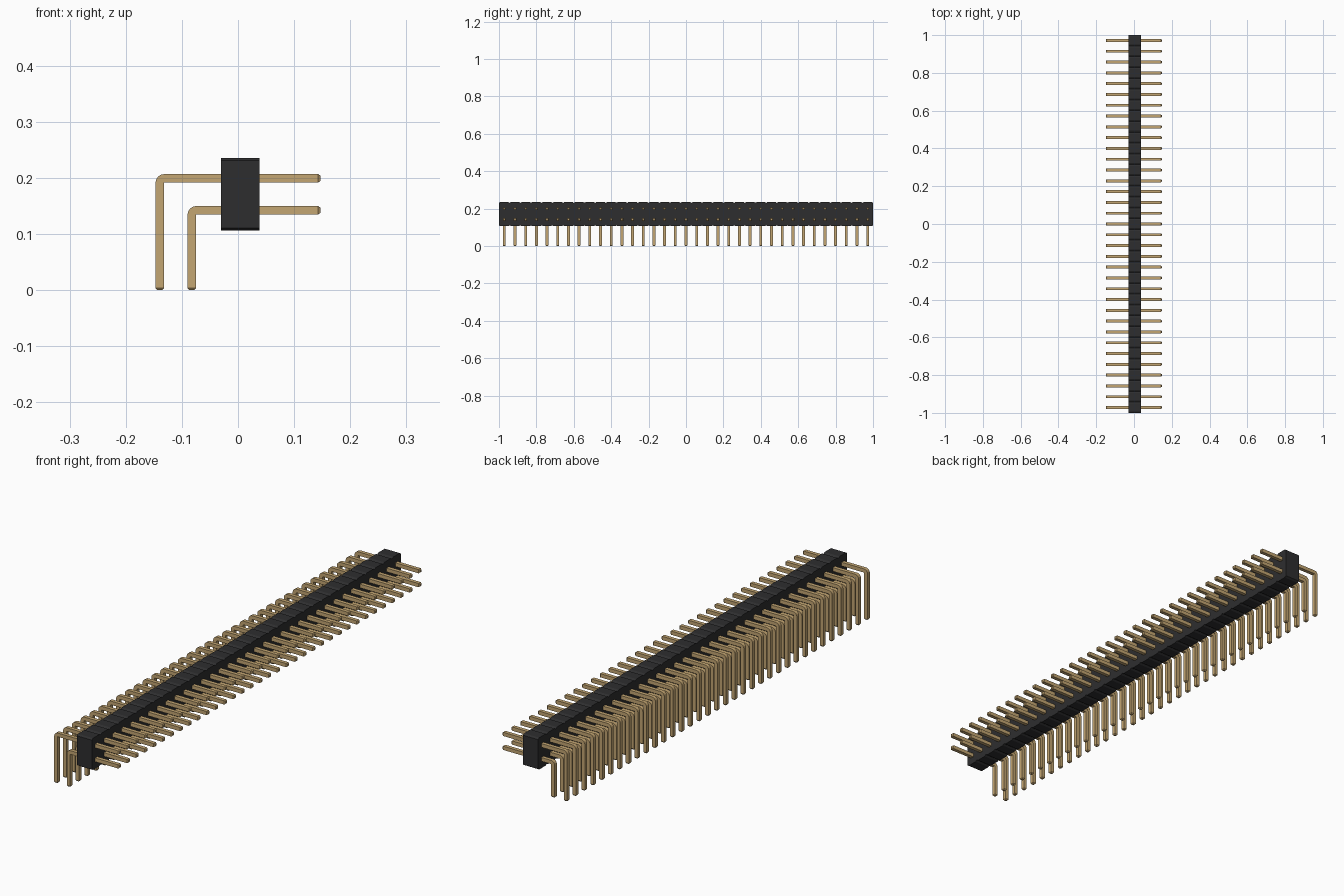
import bpy, bmesh, math
from mathutils import Vector

if "Cube" in bpy.data.objects:
    bpy.data.objects.remove(bpy.data.objects["Cube"])

COUNT = 35
PITCH = 2 / COUNT
PIN = 0.0152      # pin thickness
TIP = 0.004       # length of the tapered pin ends


def material(name, colour):
    mat = bpy.data.materials.new(name)
    mat.use_nodes = True
    mat.diffuse_color = (*colour, 1)
    bsdf = mat.node_tree.nodes["Principled BSDF"]
    bsdf.inputs["Base Color"].default_value = (*colour, 1)
    bsdf.inputs["Roughness"].default_value = 0.5
    return mat


def loft(name, rings, mat):
    """Join rings of points into a closed solid, repeated along the strip."""
    bm = bmesh.new()
    loops = [[bm.verts.new(p) for p in ring] for ring in rings]
    n = len(loops[0])
    for a, b in zip(loops, loops[1:]):
        for i in range(n):
            j = (i + 1) % n
            bm.faces.new((a[i], a[j], b[j], b[i]))
    bm.faces.new(loops[0])
    bm.faces.new(loops[-1])
    bmesh.ops.recalc_face_normals(bm, faces=bm.faces)
    mesh = bpy.data.meshes.new(name)
    bm.to_mesh(mesh)
    bm.free()
    mesh.materials.append(mat)
    obj = bpy.data.objects.new(name, mesh)
    bpy.context.collection.objects.link(obj)
    obj.location.y = -1 + PITCH / 2
    array = obj.modifiers.new("repeat", 'ARRAY')
    array.count = COUNT
    array.use_relative_offset = False
    array.use_constant_offset = True
    array.constant_offset_displace = (0, PITCH, 0)
    return obj


def bent_pin(name, x, z, mat):
    """Square pin: tip on the left, bend, then a leg down to the ground."""
    half = PIN / 2

    def ring(centre, across, scale=1):
        c, s = Vector(centre), Vector(across) * half * scale
        w = Vector((0, half * scale, 0))
        return [c - s - w, c + s - w, c + s + w, c - s + w]

    up, out = (0, 0, 1), (-1, 0, 0)
    end = 0.147
    rings = [ring((end, 0, z), up, 0.6), ring((end - TIP, 0, z), up)]
    # Bend around a pivot just inside the inner corner
    r = half + 0.001
    pivot = Vector((x + r, 0, z - r))
    for k in range(5):
        a = math.radians(90 + 22.5 * k)
        d = Vector((math.cos(a), 0, math.sin(a)))
        rings.append(ring(pivot + d * r, d))
    rings += [ring((x, 0, TIP), out), ring((x, 0, 0), out, 0.6)]
    return loft(name, rings, mat)


black = material("black plastic", (0.027, 0.027, 0.028))
gold = material("gold metal", (0.55, 0.38, 0.17))

# Housing: one chamfered segment per pin pair
low, high, cy, cz = 0.106, 0.236, 0.008, 0.005
h = PITCH / 2
profile = [(-h, low + cz), (-h + cy, low), (h - cy, low), (h, low + cz),
           (h, high - cz), (h - cy, high), (-h + cy, high), (-h, high - cz)]
loft("housing", [[(x, y, z) for y, z in profile] for x in (-0.03, 0.038)], black)

# Two rows of right-angled pins
bent_pin("upper_pins", -0.1395, 0.1995, gold)
bent_pin("lower_pins", -0.0825, 0.1425, gold)
